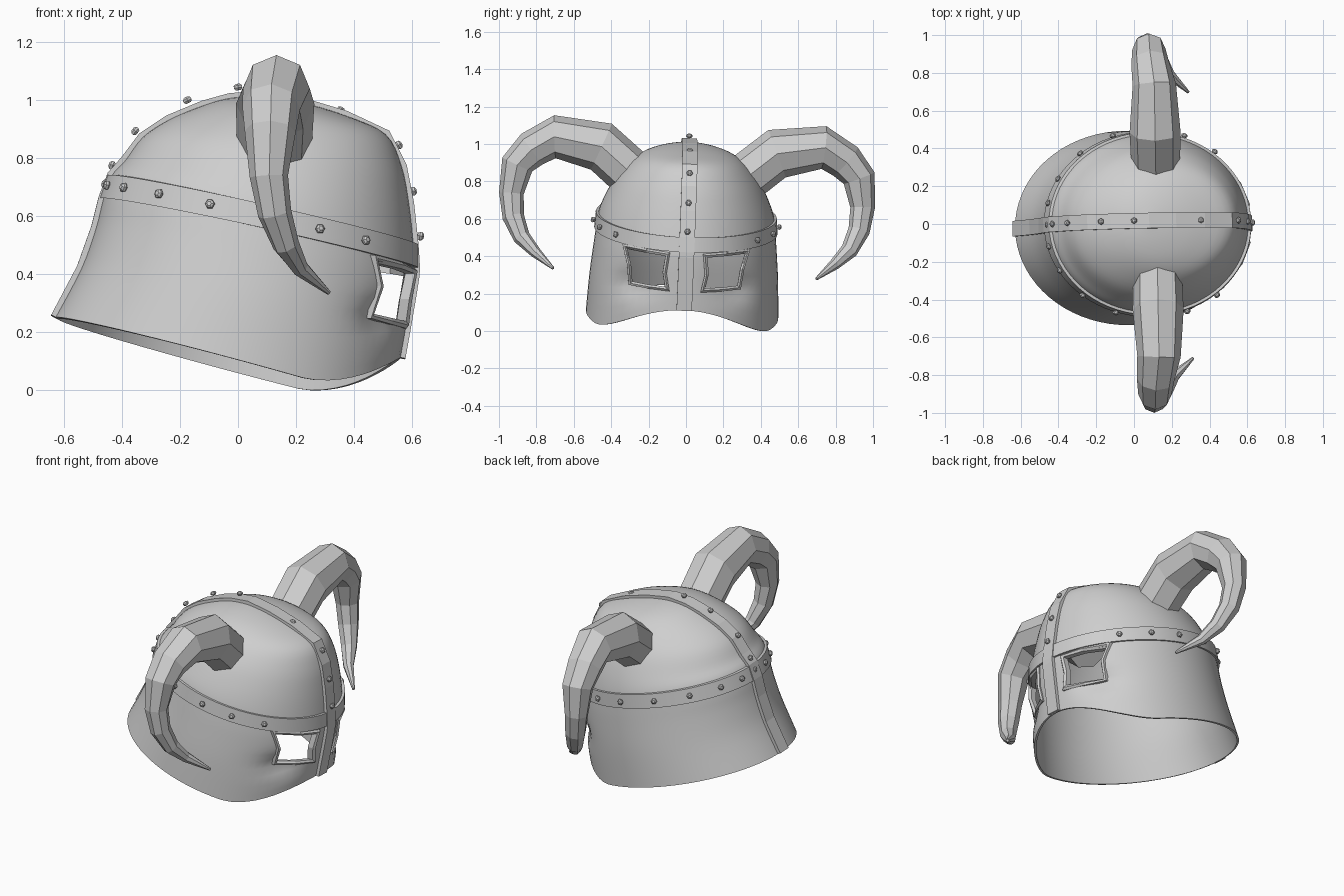
import bpy, bmesh, math
from mathutils import Vector, Matrix
from mathutils.bvhtree import BVHTree

if "Cube" in bpy.data.objects:
    bpy.data.objects.remove(bpy.data.objects["Cube"])

steel = bpy.data.materials.new("grey_steel")
steel.diffuse_color = (0.62, 0.62, 0.62, 1)
steel.use_nodes = True
steel.node_tree.nodes["Principled BSDF"].inputs["Base Color"].default_value = steel.diffuse_color
# the whole helmet leans very slightly to one side
LEAN = (Matrix.Translation((0, 0, .6)) @ Matrix.Rotation(math.radians(1), 4, 'Z')
        @ Matrix.Rotation(math.radians(-2.3), 4, 'X') @ Matrix.Translation((0, 0, -.6)))


def make(name, verts, faces, smooth=None):
    me = bpy.data.meshes.new(name)
    me.from_pydata([tuple(v) for v in verts], [], faces)
    bm = bmesh.new()
    bm.from_mesh(me)
    bmesh.ops.remove_doubles(bm, verts=bm.verts, dist=1e-5)
    bmesh.ops.recalc_face_normals(bm, faces=bm.faces)
    bm.to_mesh(me)
    bm.free()
    me.materials.append(steel)
    ob = bpy.data.objects.new(name, me)
    bpy.context.collection.objects.link(ob)
    ob.matrix_world = LEAN
    if smooth:
        smooth_by(ob, smooth)
    return ob


def activate(ob):
    bpy.ops.object.select_all(action='DESELECT')
    ob.select_set(True)
    bpy.context.view_layer.objects.active = ob


def smooth_by(ob, deg):
    activate(ob)
    bpy.ops.object.shade_smooth_by_angle(angle=math.radians(deg))


def loft(name, rings, closed=False, caps=False, smooth=None):
    """Skin equal-length closed rings; closed joins last ring to first."""
    n, m = len(rings[0]), len(rings)
    faces = []
    for i in range(m if closed else m - 1):
        k = (i + 1) % m
        for j in range(n):
            l = (j + 1) % n
            faces.append((i * n + j, i * n + l, k * n + l, k * n + j))
    if caps:
        faces += [tuple(range(n)), tuple(range((m - 1) * n, m * n))]
    return make(name, [p for r in rings for p in r], faces, smooth)


# helmet levels: front x, front z, back x, back z, half width, rim sag
LEVELS = [(.56, .11, -.63, .25, .515, 1), (.585, .25, -.54, .42, .505, .55),
          (.605, .37, -.49, .56, .49, .2), (.61, .42, -.465, .66, .48, 0),
          (.605, .50, -.435, .74, .47, 0), (.59, .64, -.39, .79, .435, 0),
          (.565, .77, -.33, .87, .38, 0), (.51, .88, -.24, .93, .305, 0),
          (.37, .945, -.12, .98, .22, 0), (.22, .99, -.03, 1.005, .115, 0),
          (.08, 1.015, .08, 1.015, 0, 0)]


def level(v):
    i = min(int(v), len(LEVELS) - 2)
    f = v - i
    P = [LEVELS[max(0, min(len(LEVELS) - 1, i + k))] for k in (-1, 0, 1, 2)]
    return [.5 * (2 * b + (c - a) * f + (2 * a - 5 * b + 4 * c - d) * f * f
                  + (3 * b - a - 3 * c + d) * f ** 3) for a, b, c, d in zip(*P)]


def surf(v, t):
    xf, zf, xb, zb, hw, s = level(v)
    u = math.cos(t)
    x = (xf + xb) / 2 + (xf - xb) / 2 * u
    y = hw * math.sin(t)
    z = (zf + zb) / 2 + (zf - zb) / 2 * u
    z -= .13 * s * ((u + 1) / 1.45 if u < .45 else 1 - ((u - .45) / .55) ** 2)
    if x > 0:  # dent under each eye
        x -= .045 * math.exp(-((abs(y) - .27) / .1) ** 2 - ((z - .24) / .06) ** 2)
    return Vector((x, y, z))


# shell
N = 72
rows = [[surf(i / 4, 2 * math.pi * j / N) for j in range(N)] for i in range(41)]
shell = loft("helmet_shell", rows)
bm = bmesh.new()
bm.from_mesh(shell.data)
bvh = BVHTree.FromBMesh(bm)
bm.free()
sol = shell.modifiers.new("thickness", 'SOLIDIFY')
sol.thickness, sol.offset = .012, -1
activate(shell)
bpy.ops.object.modifier_apply(modifier="thickness")

# eye openings and their raised frames
EYE = [(.335, .445), (.215, .425), (.095, .41), (.108, .305),
       (.09, .215), (.2, .225), (.295, .24), (.308, .345)]
CY, CZ = .205, .325


def eye_pt(p, k, side):
    return side * (CY + (p[0] - CY) * k), CZ + (p[1] - CZ) * k


for side, word in ((-1, "left"), (1, "right")):
    hole = [eye_pt(p, .9, side) for p in EYE]
    cutter = loft("eye_cutter", [[(x, y, z) for y, z in hole] for x in (.15, 1)], caps=True)
    cutter.hide_render = True
    mod = shell.modifiers.new("eye", 'BOOLEAN')
    mod.operation, mod.solver, mod.object = 'DIFFERENCE', 'EXACT', cutter
    activate(shell)
    bpy.ops.object.modifier_apply(modifier="eye")
    bpy.data.objects.remove(cutter)
    rings = []
    for p in EYE:
        y, z = eye_pt(p, 1, side)
        hit = bvh.ray_cast(Vector((2, y, z)), Vector((-1, 0, 0)))[0]
        x = hit.x if hit else .5
        rings.append([(x + dx, *eye_pt(p, k, side))
                      for k, dx in ((1.06, -.025), (1.06, .01), (.96, .018), (.84, .008), (.84, -.025))])
    loft(word + "_eye_frame", rings, closed=True)
smooth_by(shell, 35)

# tilted brow band
band = []
for j in range(N):
    t = 2 * math.pi * j / N
    ring = []
    for v, k in ((3, .99), (3, 1.022), (4, 1.03), (4, .99)):
        p = surf(v, t)
        ring.append((.08 + (p.x - .08) * k, p.y * k, p.z))
    band.append(ring)
loft("brow_band", band, closed=True, smooth=35)

# crest strip: nose guard, over the crown, down the back
path = [surf(v, 0) for v in (0, .8, 1.6, 2.4, 3, 4, 5, 6, 7, 8, 9, 10)]
path += [surf(v, math.pi) for v in (9, 8, 7, 6, 5, 4, 3, 2, 1, 0)]
strip = []
for i, p in enumerate(path):
    d = (path[min(i + 1, len(path) - 1)] - path[max(i - 1, 0)]).normalized()
    n = Vector((d.z, 0, -d.x))
    strip.append([p + n * h + Vector((0, y, 0))
                  for y, h in ((-.041, -.012), (-.041, .016), (.041, .016), (.041, -.012))])
loft("crest_strip", strip, caps=True)


# rivets: low domed studs
def rivet(name, p, n):
    q = Vector(n).to_track_quat('Z', 'Y')
    rings = [[Vector(p) + q @ Vector((r * math.cos(a), r * math.sin(a), h))
              for a in (math.pi / 3 * k for k in range(6))]
             for r, h in ((.011, -.012), (.017, -.004), (.016, .004), (.008, .01))]
    loft(name, rings, caps=True)


for x, z in ((-.46, .71), (-.435, .775), (-.355, .893), (-.175, 1.0), (0, 1.045),
             (.355, .965), (.555, .845), (.605, .685), (.63, .53)):
    rivet("crest_rivet", (x, 0, z), (x - .08, 0, (z - .6) * 1.2))
for x in (-.455, -.4, -.28, -.105, .1, .275, .435):
    y = .5 * math.sqrt(1 - ((x - .08) / .55) ** 2)
    for s in (-1, 1):
        rivet("band_rivet", (x, s * y, .70 - .225 * (x + .45)), (x - .08, s * y * 1.2, .1))

# curled horns, eight-sided and tapering: x, y, z, radius
HORN = [(.12, .25, .78, .125), (.12, .33, .85, .13), (.12, .47, .967, .135),
        (.12, .72, 1.01, .115), (.10, .838, .94, .1), (.095, .915, .854, .088),
        (.09, .94, .698, .066), (.11, .925, .573, .058), (.15, .876, .465, .046),
        (.20, .80, .388, .03), (.30, .705, .307, .008)]
for side, word in ((-1, "left"), (1, "right")):
    pts = [Vector((x, side * y, z)) for x, y, z, r in HORN]
    rings = []
    for i, p in enumerate(pts):
        d = (pts[min(i + 1, len(pts) - 1)] - pts[max(i - 1, 0)]).normalized()
        a = (Vector((1, 0, 0)) - d * d.x).normalized()
        b = d.cross(a)
        rings.append([p + HORN[i][3] * (a * math.cos(k * math.pi / 4) + b * math.sin(k * math.pi / 4))
                      for k in range(8)])
    loft(word + "_horn", rings, caps=True)
